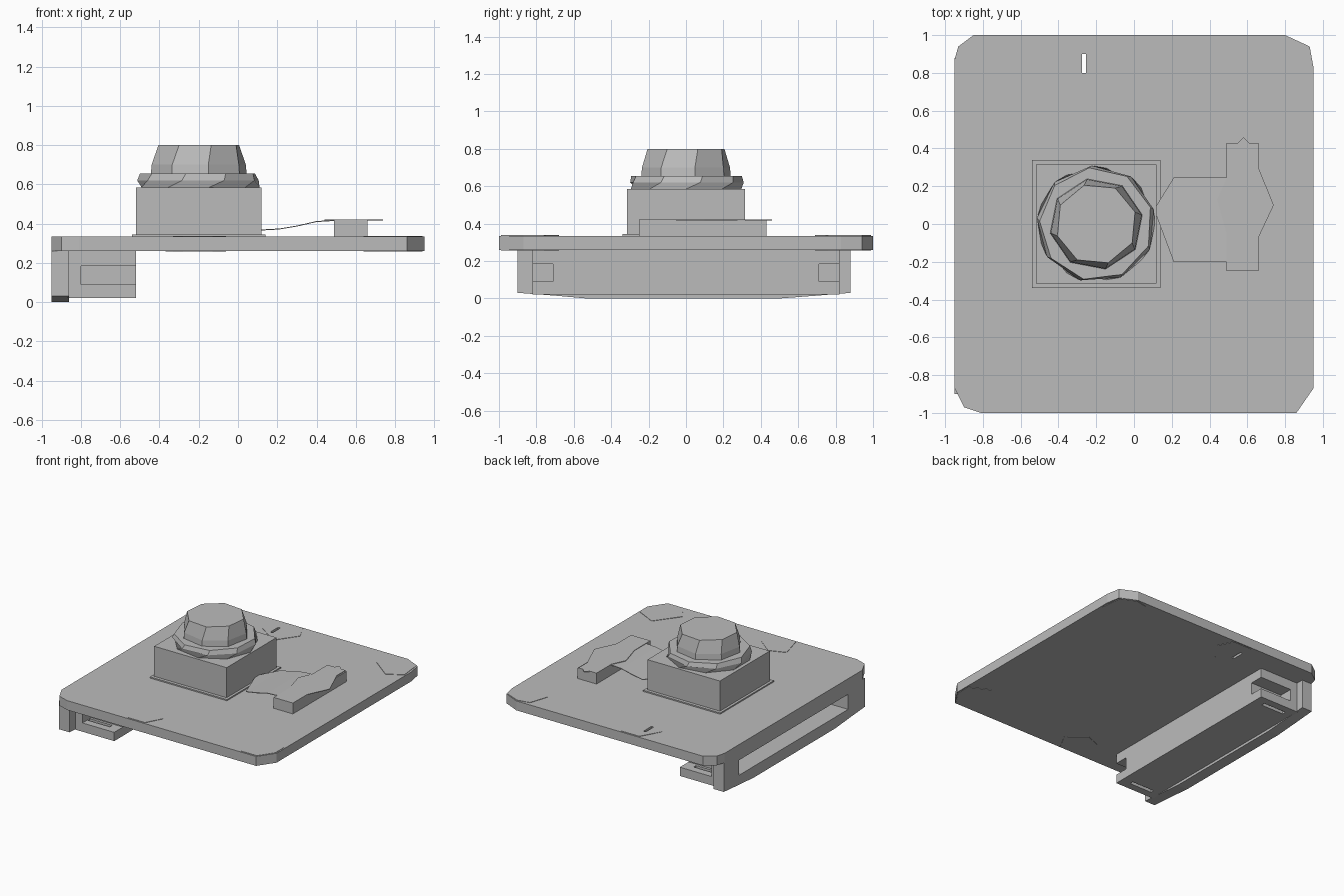
import bpy, bmesh, math
from mathutils import Vector

old = bpy.data.objects.get("Cube")
if old:
    bpy.data.objects.remove(old, do_unlink=True)

grey = bpy.data.materials.new("plain grey")
grey.use_nodes = True
grey.diffuse_color = (0.5, 0.5, 0.5, 1)
grey.node_tree.nodes["Principled BSDF"].inputs["Base Color"].default_value = (0.5, 0.5, 0.5, 1)


def finish(name, bm):
    bmesh.ops.recalc_face_normals(bm, faces=bm.faces)
    mesh = bpy.data.meshes.new(name)
    bm.to_mesh(mesh)
    bm.free()
    mesh.materials.append(grey)
    ob = bpy.data.objects.new(name, mesh)
    bpy.context.scene.collection.objects.link(ob)
    return ob


def prism(name, points, direction):
    """Extrude a flat outline of 3D points along a direction."""
    bm = bmesh.new()
    face = bm.faces.new([bm.verts.new(p) for p in points])
    new = bmesh.ops.extrude_face_region(bm, geom=[face])["geom"]
    verts = [g for g in new if isinstance(g, bmesh.types.BMVert)]
    bmesh.ops.translate(bm, verts=verts, vec=Vector(direction))
    return finish(name, bm)


def plate(name, outline, z0, z1):
    return prism(name, [(x, y, z0) for x, y in outline], (0, 0, z1 - z0))


def box(name, x0, x1, y0, y1, z0, z1):
    return plate(name, [(x0, y0), (x1, y0), (x1, y1), (x0, y1)], z0, z1)


def cut(target, cutter):
    """Subtract the cutter, then remove it."""
    cutter.hide_render = True
    mod = target.modifiers.new("cut", "BOOLEAN")
    mod.operation = "DIFFERENCE"
    mod.solver = "EXACT"
    mod.object = cutter
    bpy.context.view_layer.objects.active = target
    bpy.ops.object.modifier_apply(modifier=mod.name)
    bpy.data.objects.remove(cutter, do_unlink=True)


def loft(name, rings):
    """Join rings of equal point count and cap both ends."""
    bm = bmesh.new()
    loops = [[bm.verts.new(p) for p in ring] for ring in rings]
    n = len(loops[0])
    for a, b in zip(loops, loops[1:]):
        for i in range(n):
            j = (i + 1) % n
            bm.faces.new((a[i], a[j], b[j], b[i]))
    bm.faces.new(loops[0])
    bm.faces.new(loops[-1])
    return finish(name, bm)


def ring(sides, rx, ry, z, turn, cx=-0.2, cy=0.0):
    return [(cx + rx * math.cos(turn + i * math.tau / sides),
             cy + ry * math.sin(turn + i * math.tau / sides), z) for i in range(sides)]


# Circuit board with clipped corners
BOTTOM, TOP = 0.26, 0.335
board = plate("board", [
    (-0.95, -0.87), (-0.9, -0.97), (-0.81, -1), (0.86, -1), (0.95, -0.87),
    (0.95, 0.83), (0.93, 0.94), (0.8, 1), (-0.85, 1), (-0.93, 0.94), (-0.95, 0.87)],
    BOTTOM, TOP)
cut(board, box("hole_cutter", -0.275, -0.255, 0.8, 0.9, 0, 1))

# Mounting pads on both sides of the board
pads = {
    "back_middle_pad": [(-0.37, 0.83), (-0.18, 0.7), (-0.06, 0.87), (-0.12, 0.99), (-0.28, 0.99)],
    "front_middle_pad": [(-0.33, -0.8), (-0.28, -0.99), (-0.13, -0.99), (-0.06, -0.86), (-0.2, -0.75)],
    "front_left_pad": [(0.64, -0.87), (0.72, -0.99), (0.86, -0.99), (0.94, -0.87), (0.94, -0.76), (0.78, -0.68)],
    "back_left_pad": [(0.65, 0.82), (0.82, 0.69), (0.94, 0.76), (0.92, 0.94), (0.8, 0.99), (0.7, 0.97)],
}
for name, outline in pads.items():
    pad = plate(name, outline, TOP - 0.002, TOP + 0.003)
    under = plate(name + "_under", outline, BOTTOM - 0.003, BOTTOM + 0.002)
    if name == "back_middle_pad":
        for ob in (pad, under):
            cut(ob, box("hole_cutter", -0.275, -0.255, 0.8, 0.9, 0, 1))

# Lens housing on its foot plate
box("housing_foot", -0.54, 0.14, -0.34, 0.34, TOP, 0.345)
box("lens_housing", -0.52, 0.12, -0.315, 0.315, 0.34, 0.585)

# Faceted collar and lens barrel
loft("lens_collar", [
    ring(9, 0.31, 0.3, 0.585, 0.0),
    ring(9, 0.315, 0.31, 0.62, 0.25),
    ring(9, 0.3, 0.3, 0.655, 0.3)])
loft("lens_barrel", [
    ring(8, 0.25, 0.245, 0.64, 0.2),
    ring(8, 0.245, 0.24, 0.7, 0.2),
    ring(8, 0.215, 0.215, 0.8, 0.3)])

# Ribbon cable rising to the small plug
path = [(0.12, 0.365), (0.21, 0.37), (0.3, 0.385), (0.4, 0.408), (0.5, 0.414)]
bm = bmesh.new()
rows = []
for i, (x, z) in enumerate(path):
    y0, y1 = (0.04, 0.1) if i == 0 else (-0.2, 0.245)
    rows.append([bm.verts.new(p) for p in (
        (x, y0, z), (x, y1, z), (x, y1, z + 0.005), (x, y0, z + 0.005))])
for a, b in zip(rows, rows[1:]):
    for i in range(4):
        j = (i + 1) % 4
        bm.faces.new((a[i], a[j], b[j], b[i]))
bm.faces.new(rows[0])
bm.faces.new(rows[-1])
finish("ribbon_cable", bm)

# Small plug and its flat cover
box("small_plug", 0.49, 0.66, -0.25, 0.43, TOP, 0.417)
plate("plug_cover", [
    (0.49, -0.25), (0.66, -0.25), (0.66, -0.07), (0.74, 0.1), (0.65, 0.32), (0.65, 0.43),
    (0.61, 0.43), (0.58, 0.46), (0.55, 0.43), (0.49, 0.43), (0.49, 0.24), (0.44, 0.13),
    (0.49, -0.05)], 0.417, 0.422)

# Underside socket body with a notch at each end
socket = box("socket_body", -0.87, -0.52, -0.82, 0.82, 0.02, BOTTOM)
for side in (-1, 1):
    low, high = sorted((side * 0.71, side * 0.9))
    cut(socket, box("notch_cutter", -0.8, -0.5, low, high, 0.09, 0.185))
    low, high = sorted((side * 0.73, side * 0.76))
    cut(socket, box("slit_cutter", -0.8, -0.6, low, high, 0, 0.1))

# Latch bar along the socket, with a deeper middle
latch = prism("socket_latch", [(-0.95, y, z) for y, z in (
    (-0.9, BOTTOM), (-0.9, 0.03), (-0.7, 0.015), (-0.53, 0), (0.5, 0),
    (0.7, 0.015), (0.88, 0.03), (0.88, BOTTOM))], (0.09, 0, 0))

# Long cable slot through the latch and into the body
for part in (latch, socket):
    cut(part, box("slot_cutter", -1.0, -0.62, -0.69, 0.69, 0.09, 0.21))
